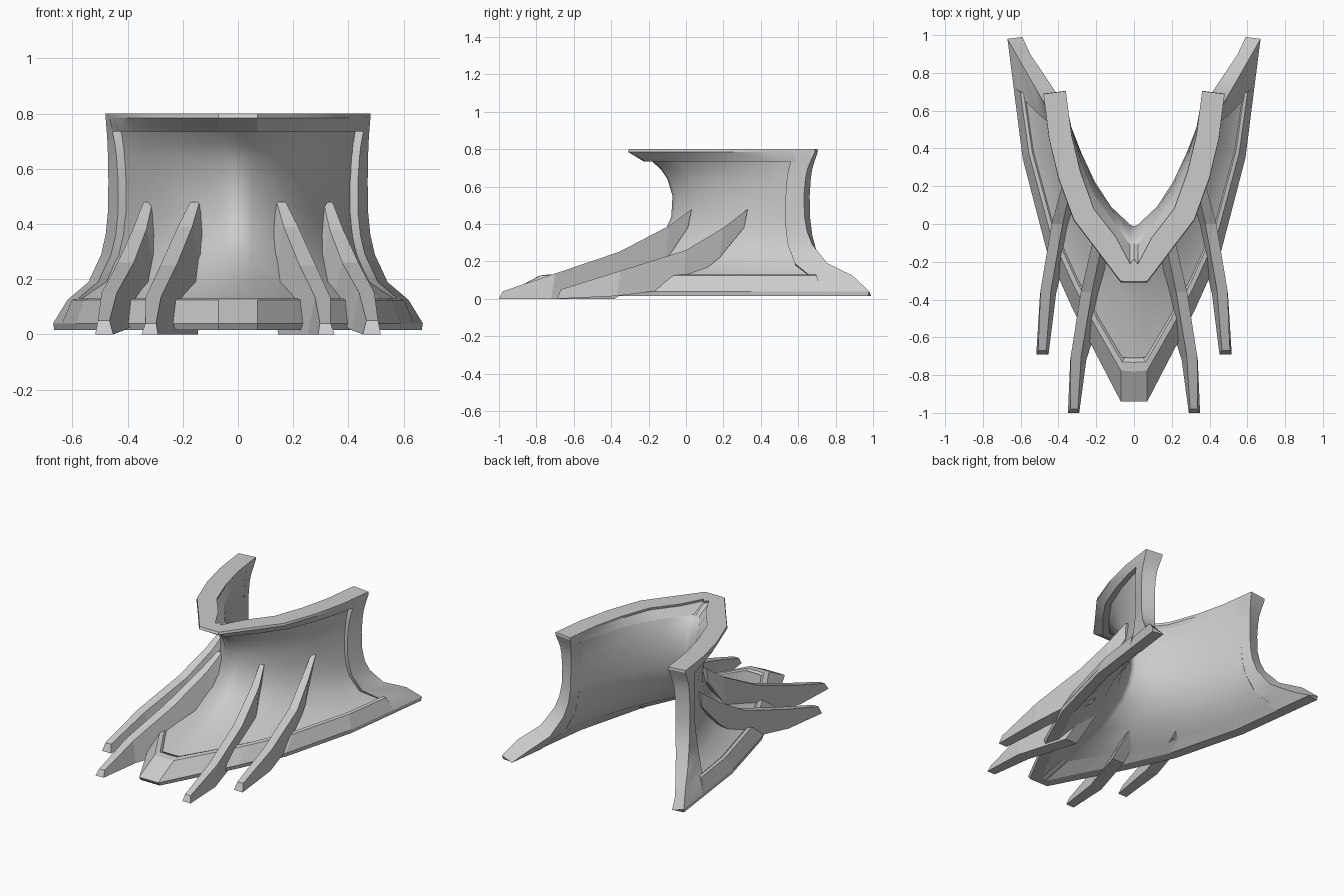
import bpy, bmesh, math
from mathutils import Vector

if "Cube" in bpy.data.objects:
    bpy.data.objects.remove(bpy.data.objects["Cube"])

# Half outlines in plan, from the nose to the rear end, at three heights
RIM = [(0, -.31), (.07, -.31), (.19, -.15), (.32, .02), (.40, .24), (.45, .45), (.48, .69)]
WAIST = [(0, -.10), (.07, -.075), (.19, .035), (.285, .18), (.36, .34), (.415, .48), (.47, .63)]
BASE = [(0, -.94), (.07, -.94), (.20, -.69), (.32, -.46), (.46, -.15), (.59, .35), (.67, .98)]

# Wall profile: height, blend (+ to rim, - to base), thickness, drop of inner face, post start
PROFILE = [(.735, .53, .11, 0, 5.47), (.69, .30, .10, 0, 5.43), (.64, .14, .095, 0, 5.39),
           (.55, .01, .09, 0, 5.35), (.44, -.01, .09, .01, 5.33), (.36, -.05, .09, .02, 5.35),
           (.29, -.13, .085, .035, 5.38), (.19, -.36, .08, .05, 5.46), (.125, -.74, .07, .065, 5.55)]
RIM_EDGE = [(.80, .97, .12, 0, 5.5), (.785, 1, .12, 0, 5.5), (.735, .6, .11, 0, 5.48)]
BASE_EDGE = [(.04, -1, .08, .03, 5.58), (.015, -.98, .07, 0, 5.58)]


def plan(u, k):
    s, a = (-1 if u < 0 else 1), min(abs(u), 6)
    i = min(int(a), 5)
    f = a - i
    def at(c):
        return Vector(c[i]).lerp(Vector(c[i + 1]), f)
    p = at(WAIST).lerp(at(RIM if k > 0 else BASE), abs(k))
    return Vector((s * p.x, p.y))


def pt(u, z, k, inset=0, drop=0):
    t = (plan(min(u + .5, 6), k) - plan(max(u - .5, -6), k)).normalized()
    p = plan(u, k) + Vector((-t.y, t.x)) * inset
    if u > 0:
        p.x = max(p.x, .02 * u)
    elif u < 0:
        p.x = min(p.x, .02 * u)
    return Vector((p.x, p.y, max(z - drop, .015)))


def loft(name, rings, smooth=None, mirror=False):
    bm = bmesh.new()
    for s in ((1, -1) if mirror else (1,)):
        vs = [[bm.verts.new((s * p[0], p[1], p[2])) for p in r] for r in rings]
        n = len(vs[0])
        for a, b in zip(vs, vs[1:]):
            for j in range(n):
                bm.faces.new((a[j], a[(j + 1) % n], b[(j + 1) % n], b[j]))
        bm.faces.new(vs[0])
        bm.faces.new(vs[-1])
    bmesh.ops.recalc_face_normals(bm, faces=bm.faces)
    me = bpy.data.meshes.new(name)
    bm.to_mesh(me)
    bm.free()
    ob = bpy.data.objects.new(name, me)
    bpy.context.collection.objects.link(ob)
    if smooth:
        bpy.ops.object.select_all(action='DESELECT')
        ob.select_set(True)
        bpy.context.view_layer.objects.active = ob
        bpy.ops.object.shade_smooth_by_angle(angle=math.radians(smooth))
    return ob


half = [1, 2, 3, 4, 5, 5.6]
stations = [-u for u in reversed(half)] + [0] + half

# Recessed flaring wall
loft("wall_panel", [[pt(u, z, k, .03 if z > .13 else .012) for z, k, a, d, e in PROFILE] +
                    [pt(u, z, k, a, d) for z, k, a, d, e in reversed(PROFILE)]
                    for u in stations], 60)

# Overhanging top rim, its inner face flush with the wall
loft("top_rim", [[pt(u, z, k) for z, k, a, d, e in RIM_EDGE] +
                 [pt(u, *PROFILE[0][:3])] +
                 [pt(u, z, k, a) for z, k, a, d, e in reversed(RIM_EDGE[:2])]
                 for u in stations], 20)

# Bevelled lip around the foot
loft("base_lip", [[pt(u, .13, -.765, .01), pt(u, .125, -.81), pt(u, .04, -1), pt(u, .015, -.98),
                   pt(u, .015, -.98, .07), pt(u, .06, -.74, .07)] for u in stations])

# Raised posts closing the rear ends
loft("end_post", [[pt(e, z, k), pt(6, z, k), pt(6, z, k, a, d), pt(e, z, k, a, d)]
                  for z, k, a, d, e in RIM_EDGE + PROFILE[1:] + BASE_EDGE], 25, True)


# Buttress fins: x, y, top z, bottom z, width, sideways lean of the bottom edge
def fin(name, path):
    rings = []
    for x, y, top, bot, w, lean in path:
        rings.append([(x - w * .3, y + .02, top), (x + w * .35, y + .02, top),
                      (x + w * .5 - lean, y, bot), (x - w * .5 - lean, y, bot)])
    loft(name, rings, None, True)


fin("inner_fin", [(.315, -1, .04, 0, .06, -.005), (.305, -.72, .135, 0, .085, .01),
                  (.25, -.38, .25, 0, .09, .06), (.19, -.11, .39, .2, .08, .02),
                  (.155, .01, .48, .38, .05, .01)])
fin("outer_fin", [(.485, -.69, .05, 0, .065, 0), (.465, -.37, .15, .015, .085, .01),
                  (.405, -.02, .26, .06, .09, .03), (.355, .18, .38, .22, .075, .02),
                  (.325, .31, .48, .38, .05, .02)])
